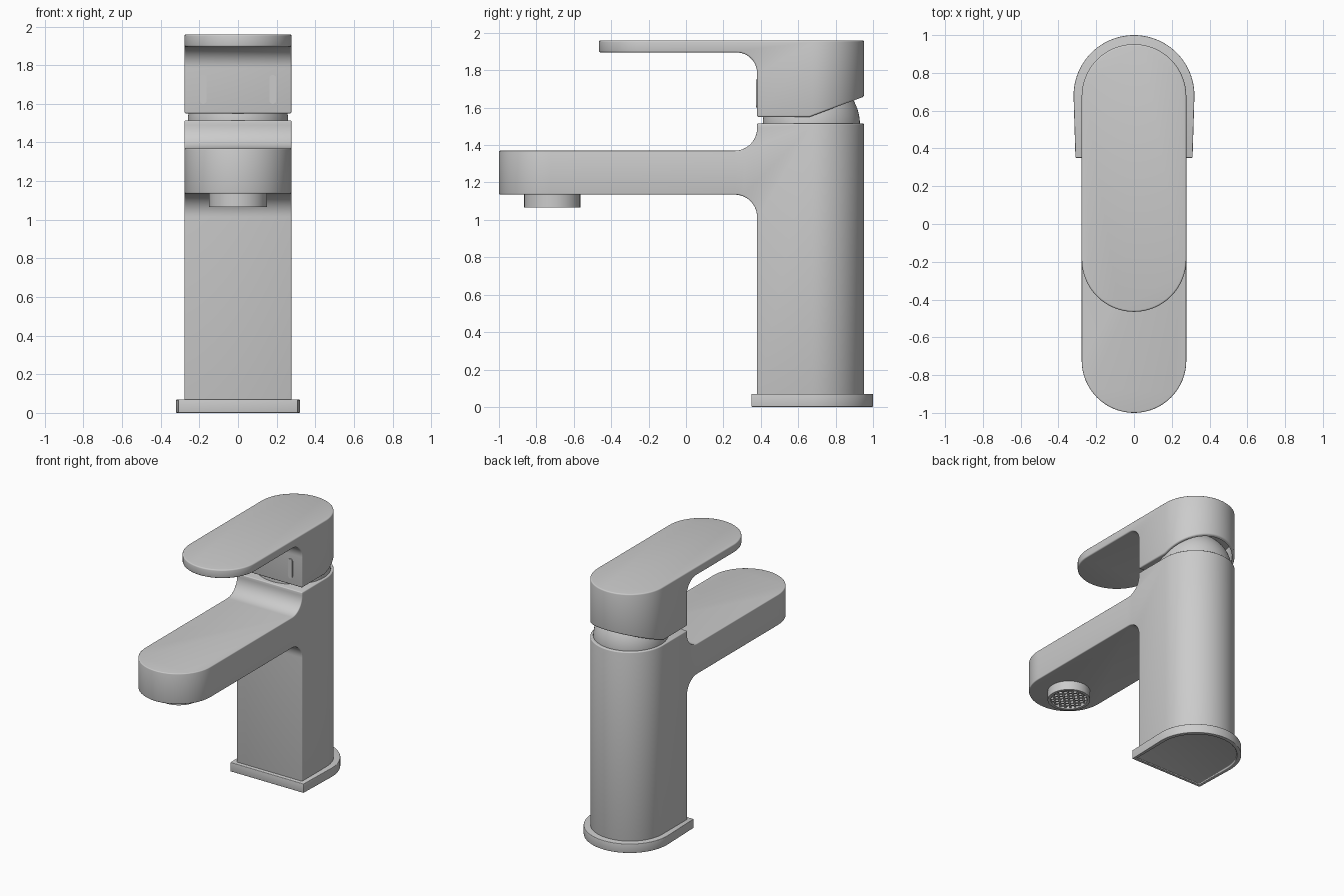
import bpy, bmesh, math
from mathutils import Vector

if "Cube" in bpy.data.objects:
    bpy.data.objects.remove(bpy.data.objects["Cube"])

W = 0.277        # half width of body, spout and lever
CY = 0.675       # centre of the column's round back


def arc(cx, cy, r, a0, a1, n):
    return [(cx + r * math.cos(math.radians(a0 + (a1 - a0) * i / n)),
             cy + r * math.sin(math.radians(a0 + (a1 - a0) * i / n))) for i in range(n + 1)]


def slot(r, c0, c1, n=32):
    """Rounded slot outline along the second axis."""
    return arc(0, c1, r, 0, 180, n) + arc(0, c0, r, 180, 360, n)


def prism(name, pts, axis, lo, hi, inset=0, depth=0):
    """Extrude a 2D outline along an axis; optionally recess the low end."""
    def place(p, h):
        return {'x': (h, p[0], p[1]), 'y': (p[0], h, p[1]), 'z': (p[0], p[1], h)}[axis]
    bm = bmesh.new()
    a = [bm.verts.new(place(p, lo)) for p in pts]
    b = [bm.verts.new(place(p, hi)) for p in pts]
    low = bm.faces.new(a)
    bm.faces.new(b)
    for i in range(len(pts)):
        j = (i + 1) % len(pts)
        bm.faces.new((a[i], a[j], b[j], b[i]))
    bmesh.ops.recalc_face_normals(bm, faces=bm.faces)
    if inset:
        bmesh.ops.inset_region(bm, faces=[low], thickness=inset)
        inner = bmesh.ops.inset_region(bm, faces=[low], thickness=0.002)
        bmesh.ops.translate(bm, verts=low.verts, vec=Vector((0, 0, depth)))
    me = bpy.data.meshes.new(name)
    bm.to_mesh(me)
    bm.free()
    ob = bpy.data.objects.new(name, me)
    bpy.context.collection.objects.link(ob)
    return ob


def activate(ob):
    bpy.ops.object.select_all(action='DESELECT')
    ob.select_set(True)
    bpy.context.view_layer.objects.active = ob


def boolean(ob, cutter, op):
    activate(ob)
    m = ob.modifiers.new("cut", 'BOOLEAN')
    m.object, m.operation, m.solver = cutter, op, 'EXACT'
    bpy.ops.object.modifier_apply(modifier=m.name)
    bpy.data.objects.remove(cutter)


def bevel(ob, width):
    activate(ob)
    m = ob.modifiers.new("edge", 'BEVEL')
    m.width, m.segments, m.limit_method, m.angle_limit = width, 3, 'ANGLE', math.radians(35)
    bpy.ops.object.modifier_apply(modifier=m.name)


def smooth(ob):
    activate(ob)
    bpy.ops.object.shade_smooth_by_angle(angle=math.radians(32))


# Base plate: round back, flat front, recessed underside
base = prism("base_plate", arc(0, 0.68, 0.32, 0, 180, 48) + [(-0.31, 0.35), (0.31, 0.35)],
             'z', 0, 0.07, inset=0.03, depth=0.01)
bevel(base, 0.004)
smooth(base)

# Column and spout: side profile intersected with the rounded plan
side = ([(1.2, 0.06), (1.2, 1.515), (0.38, 1.515)] + arc(0.26, 1.49, 0.12, 0, -90, 12)
        + [(-1.2, 1.37), (-1.2, 1.135)] + arc(0.26, 1.015, 0.12, 90, 0, 12) + [(0.38, 0.06)])
body = prism("body_and_spout", side, 'x', -0.5, 0.5)
boolean(body, prism("plan", slot(W, -1 + W, CY), 'z', -0.5, 2.5), 'INTERSECT')
bevel(body, 0.007)
smooth(body)

# Lever handle: same method, with a sloped underside and a hollow for the cartridge dome
side = ([(1.2, 1.96), (-1.2, 1.96), (-1.2, 1.895)] + arc(0.27, 1.785, 0.11, 90, 0, 12)
        + [(0.38, 1.55), (0.66, 1.55), (1.2, 1.752)])
lever = prism("lever_handle", side, 'x', -0.5, 0.5)
boolean(lever, prism("plan", slot(W, -0.465 + W, CY), 'z', 0.5, 2.5), 'INTERSECT')
bevel(lever, 0.009)
boolean(lever, prism("hollow", arc(0, CY, 0.258, 0, 354.375, 63), 'z', 1.4, 1.76), 'DIFFERENCE')
smooth(lever)

# Cartridge dome between column and lever
bpy.ops.mesh.primitive_uv_sphere_add(segments=64, ring_count=32, radius=0.26, location=(0, 0.67, 1.51))
dome = bpy.context.object
dome.name = "cartridge_dome"
smooth(dome)

# Temperature marks on the lever's front face
for s, n in ((-1, "left"), (1, "right")):
    mark = prism(f"temperature_mark_{n}", [(x + s * 0.18, z) for x, z in slot(0.018, 1.618, 1.732, 10)],
                 'y', 0.373, 0.39)
    smooth(mark)

# Aerator ring with a recessed outlet
AY, AR = -0.715, 0.15
ring = prism("aerator_ring", arc(0, AY, AR, 0, 352.5, 47), 'z', 1.066, 1.15, inset=0.022, depth=0.025)
smooth(ring)

# Aerator mesh: crossed diagonal bars clipped to the outlet circle
r = AR - 0.023
for d in (45, 135):
    u = Vector((math.cos(math.radians(d)), math.sin(math.radians(d))))
    v = Vector((-u.y, u.x))
    for i in range(-3, 4):
        off = i * 0.034
        h = math.sqrt(r * r - off * off)
        pts = [Vector((0, AY)) + u * a * h + v * (off + b * 0.006)
               for a, b in ((-1, -1), (1, -1), (1, 1), (-1, 1))]
        prism(f"aerator_bar_{d}_{i + 4}", pts, 'z', 1.074 if d == 45 else 1.078, 1.093)
